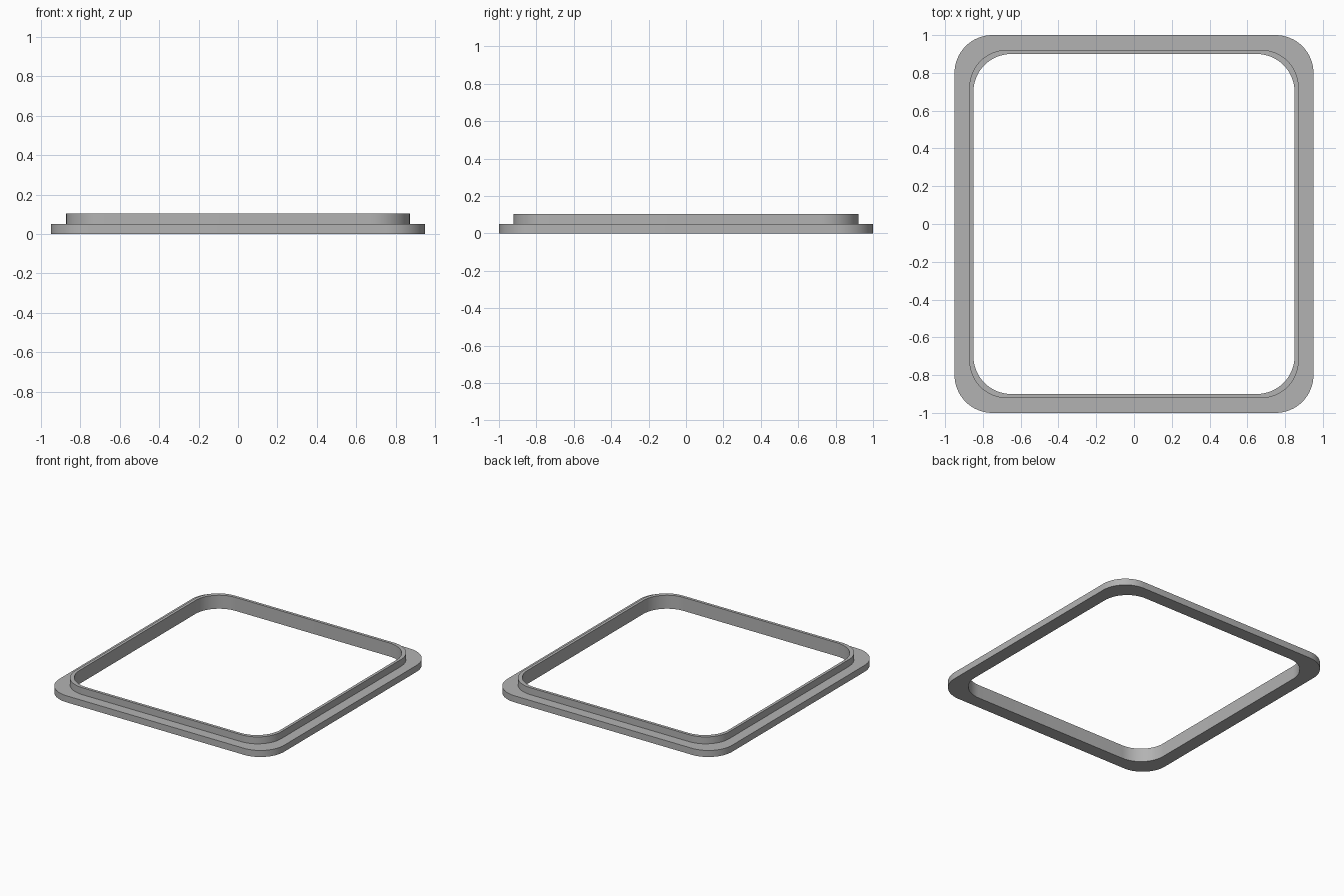
import bpy
import bmesh
from math import cos, sin, pi, radians

cube = bpy.data.objects.get("Cube")
if cube:
    bpy.data.objects.remove(cube, do_unlink=True)

CORNER_RADIUS = 0.2
CORNER_STEPS = 16
BASE_HEIGHT, TOTAL_HEIGHT = 0.05, 0.103


def rounded_ring(bm, half_x, half_y, z):
    """Add a counterclockwise loop of vertices around a rounded rectangle."""
    ring = []
    for corner, (sx, sy) in enumerate(((1, 1), (-1, 1), (-1, -1), (1, -1))):
        for step in range(CORNER_STEPS + 1):
            angle = (corner + step / CORNER_STEPS) * pi / 2
            x = sx * (half_x - CORNER_RADIUS) + CORNER_RADIUS * cos(angle)
            y = sy * (half_y - CORNER_RADIUS) + CORNER_RADIUS * sin(angle)
            ring.append(bm.verts.new((x, y, z)))
    return ring


# Grey material
grey = bpy.data.materials.new("plain grey")
grey.use_nodes = True
colour = (0.45, 0.45, 0.45, 1)
grey.diffuse_color = colour
grey.node_tree.nodes["Principled BSDF"].inputs["Base Color"].default_value = colour

# Stepped cross-section: wide flange with a thin raised lip at the opening
outer, lip, opening = (0.95, 1.0), (0.872, 0.922), (0.85, 0.9)
section = [(outer, 0), (outer, BASE_HEIGHT), (lip, BASE_HEIGHT),
           (lip, TOTAL_HEIGHT), (opening, TOTAL_HEIGHT), (opening, 0)]

bm = bmesh.new()
rings = [rounded_ring(bm, *size, z) for size, z in section]
for a, b in zip(rings, rings[1:] + rings[:1]):
    for i in range(len(a)):
        j = (i + 1) % len(a)
        bm.faces.new((a[i], a[j], b[j], b[i]))
bmesh.ops.recalc_face_normals(bm, faces=bm.faces)

mesh = bpy.data.meshes.new("gasket_frame")
bm.to_mesh(mesh)
bm.free()
mesh.materials.append(grey)
frame = bpy.data.objects.new("gasket_frame", mesh)
bpy.context.collection.objects.link(frame)

# Smooth the rounded corners, keep the steps sharp
bpy.ops.object.select_all(action="DESELECT")
frame.select_set(True)
bpy.context.view_layer.objects.active = frame
bpy.ops.object.shade_smooth_by_angle(angle=radians(30))
